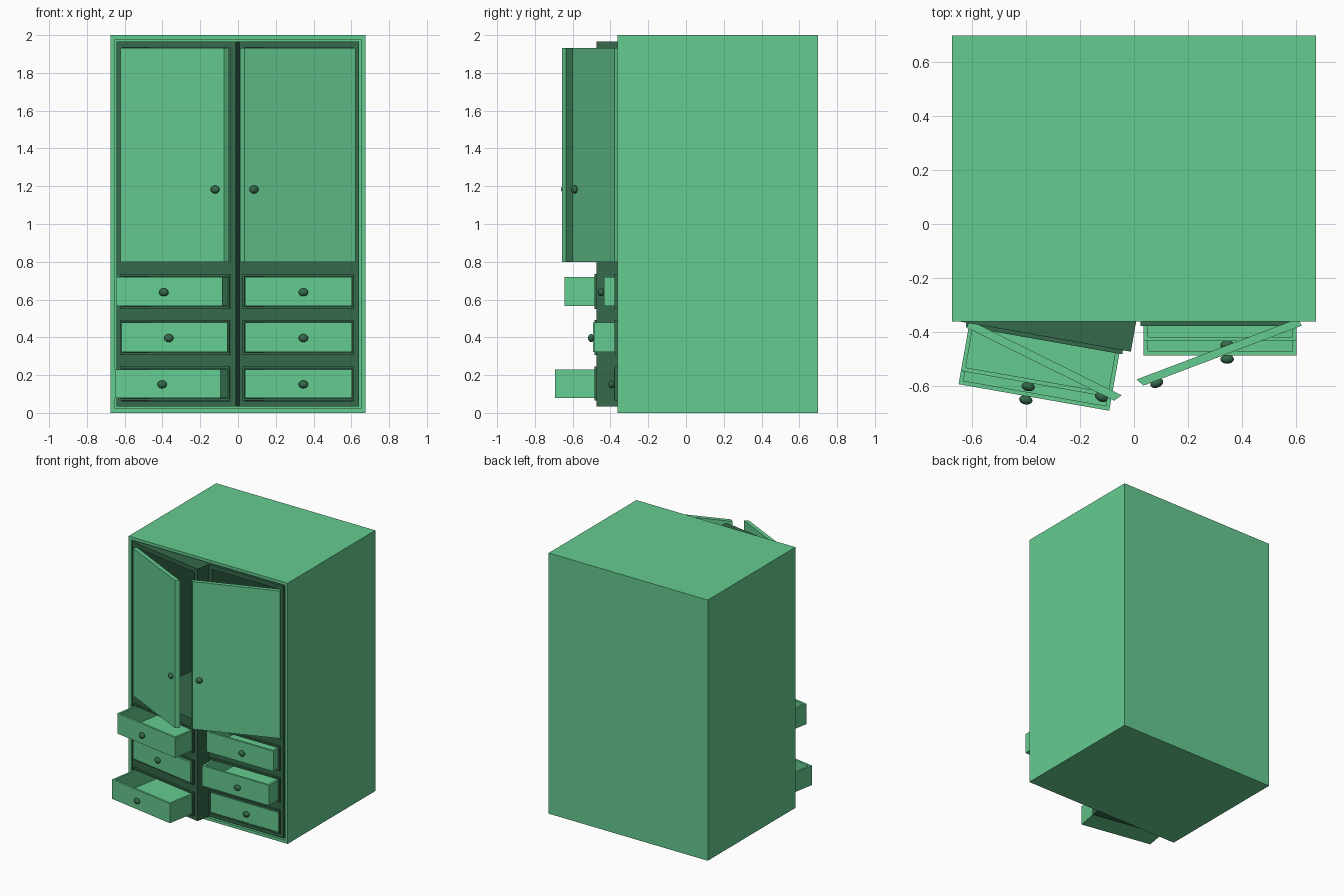
import bpy, bmesh, math
from mathutils import Matrix, Vector

if "Cube" in bpy.data.objects:
    bpy.data.objects.remove(bpy.data.objects["Cube"])


def material(name, color):
    m = bpy.data.materials.new(name)
    m.diffuse_color = color
    m.use_nodes = True
    m.node_tree.nodes["Principled BSDF"].inputs["Base Color"].default_value = m.diffuse_color
    return m


GREEN = material("green_paint", (0.13, 0.60, 0.28, 1))
DARK = material("dark_green_paint", (0.035, 0.14, 0.07, 1))


def finish(name, bm, mat, matrix=Matrix()):
    bmesh.ops.recalc_face_normals(bm, faces=bm.faces)
    me = bpy.data.meshes.new(name)
    bm.to_mesh(me)
    bm.free()
    me.materials.append(mat)
    ob = bpy.data.objects.new(name, me)
    ob.matrix_world = matrix
    bpy.context.collection.objects.link(ob)
    return ob


def add_box(bm, x0, x1, y0, y1, z0, z1):
    m = Matrix.Translation(((x0 + x1) / 2, (y0 + y1) / 2, (z0 + z1) / 2))
    m = m @ Matrix.Diagonal((x1 - x0, y1 - y0, z1 - z0, 1))
    return bmesh.ops.create_cube(bm, size=1, matrix=m)["verts"]


def hollow_box(name, bounds, wall, depth, open_dir, mat, matrix=Matrix()):
    """Box with one side inset and pushed inwards."""
    bm = bmesh.new()
    add_box(bm, *bounds)
    bm.normal_update()
    d = Vector(open_dir)
    face = max(bm.faces, key=lambda f: f.normal.dot(d))
    bmesh.ops.inset_individual(bm, faces=[face], thickness=wall)
    ext = bmesh.ops.extrude_discrete_faces(bm, faces=[face])["faces"][0]
    bmesh.ops.translate(bm, verts=ext.verts, vec=-d * depth)
    return finish(name, bm, mat, matrix)


def knob(name, pos, matrix):
    bm = bmesh.new()
    bmesh.ops.create_uvsphere(bm, u_segments=20, v_segments=12, radius=1)
    for f in bm.faces:
        f.smooth = True
    m = matrix @ Matrix.Translation(pos) @ Matrix.Diagonal((0.025, 0.017, 0.021, 1))
    finish(name, bm, DARK, m)


def place(x, y, degrees):
    return Matrix.Translation((x, y, 0)) @ Matrix.Rotation(math.radians(degrees), 4, "Z")


# outer cabinet shell, open at the front
hollow_box("cabinet_shell", (-0.675, 0.675, -0.362, 0.70, 0, 2), 0.032, 1.03, (0, -1, 0), GREEN)

DRAWER_Z = [(0.08, 0.23), (0.322, 0.478), (0.565, 0.72)]


def unit(side, matrix, width, pulls, knob_x):
    """Inner frame with upper compartment, drawer sleeves and drawers."""
    depth = 0.85
    bm = bmesh.new()
    for x0, x1 in ((0, 0.03), (width - 0.03, width)):
        add_box(bm, x0, x1, 0, depth, 0.034, 1.967)
    add_box(bm, 0.03, width - 0.03, depth - 0.02, depth, 0.034, 1.967)
    for z0, z1 in ((0.034, 0.063), (0.245, 0.307), (0.493, 0.55), (0.735, 0.80), (1.935, 1.967)):
        add_box(bm, 0.03, width - 0.03, 0, depth - 0.02, z0, z1)
    finish(side + "_inner_frame", bm, DARK, matrix)

    for i, ((z0, z1), pull) in enumerate(zip(DRAWER_Z, pulls)):
        # raised sleeve round the drawer
        bm = bmesh.new()
        a, b, c, d = 0.02, 0.61, z0 - 0.015, z1 + 0.015
        for bounds in ((a, a + 0.01, c, d), (b - 0.01, b, c, d),
                       (a + 0.01, b - 0.01, c, c + 0.012), (a + 0.01, b - 0.01, d - 0.012, d)):
            add_box(bm, bounds[0], bounds[1], -0.015, 0.6, bounds[2], bounds[3])
        finish(f"{side}_drawer_sleeve_{i + 1}", bm, DARK, matrix)
        # drawer and its knob
        hollow_box(f"{side}_drawer_{i + 1}", (0.031, 0.599, -pull, 0.58 - pull, z0, z1),
                   0.022, z1 - z0 - 0.02, (0, 0, 1), GREEN, matrix)
        knob(f"{side}_drawer_knob_{i + 1}", (knob_x, -pull - 0.014, (z0 + z1) / 2 - 0.004), matrix)


unit("left", place(-0.642, -0.363, -10), 0.64, (0.23, 0.026, 0.18), 0.287)
unit("right", place(0.005, -0.363, 0), 0.635, (0.017, 0.125, 0.072), 0.341)


def door(side, matrix, length, s, knob_x):
    """Door panel with a slanted free edge; s is the direction away from the hinge."""
    bm = bmesh.new()
    profile = [(0, 0), (s * length, 0), (s * (length + 0.015), 0.03), (0, 0.03)]
    face = bm.faces.new([bm.verts.new((x, y, 0.80)) for x, y in profile])
    ext = bmesh.ops.extrude_face_region(bm, geom=[face])["geom"]
    bmesh.ops.translate(bm, verts=[v for v in ext if isinstance(v, bmesh.types.BMVert)],
                        vec=(0, 0, 1.132))
    finish(side + "_door", bm, GREEN, matrix)
    knob(side + "_door_knob", (s * knob_x, -0.009, 1.183), matrix)


door("left", place(-0.622, -0.385, -26.3), 0.612, 1, 0.563)
door("right", place(0.622, -0.378, 20.7), 0.628, -1, 0.578)
